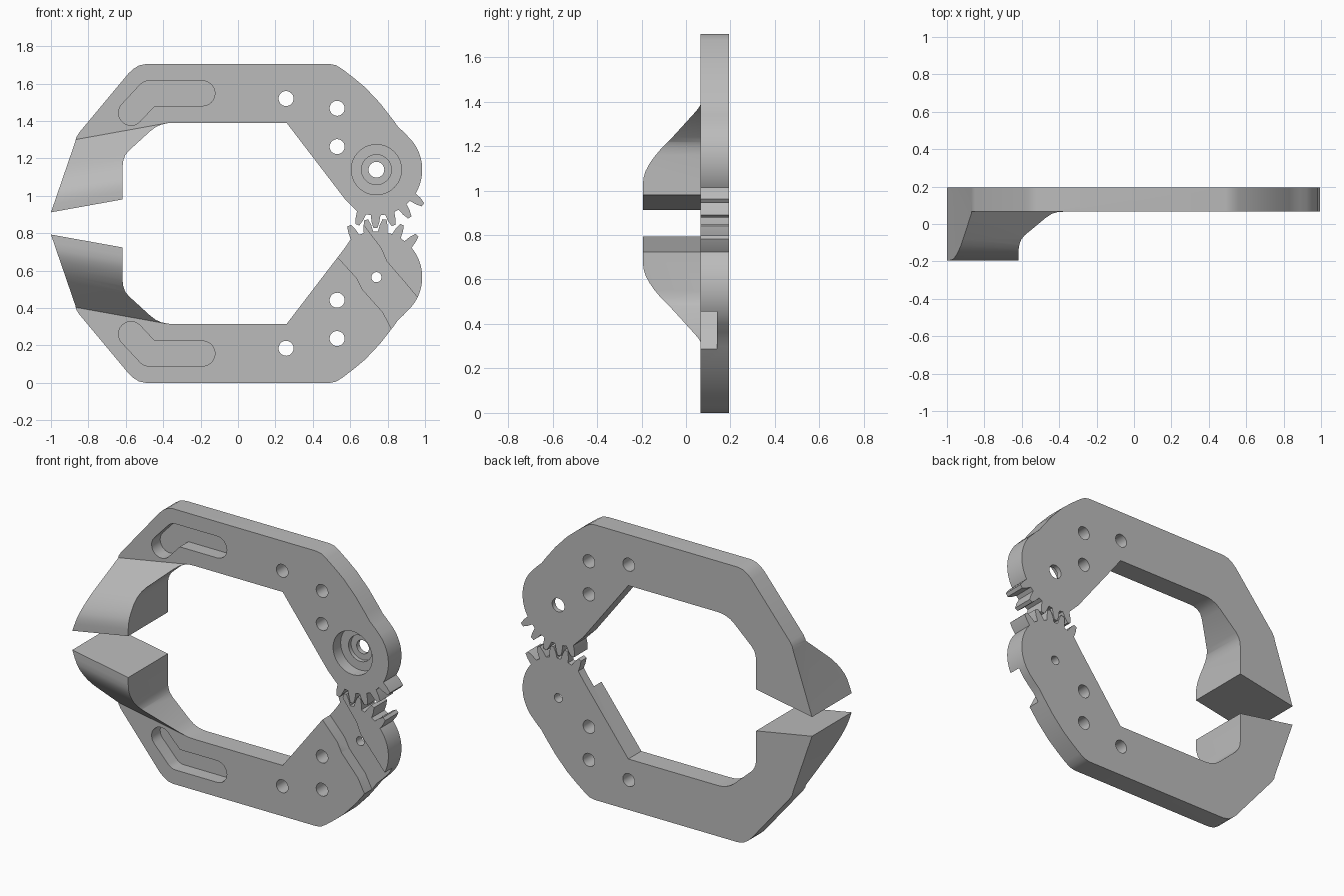
import bpy, bmesh, math

cube = bpy.data.objects.get("Cube")
if cube:
    bpy.data.objects.remove(cube)

HEIGHT = 1.705            # the lower jaw is the upper one flipped within this height
FRONT, BACK = 0.066, 0.194
PIVOT = (0.74, 1.14)

grey = bpy.data.materials.new("plain grey")
grey.use_nodes = True
grey.diffuse_color = (0.5, 0.5, 0.5, 1)
grey.node_tree.nodes["Principled BSDF"].inputs["Base Color"].default_value = (0.5, 0.5, 0.5, 1)


def loft(name, sections, flip=False):
    """Closed solid through equal-length rings of points."""
    bm = bmesh.new()
    rings = [[bm.verts.new((x, y, HEIGHT - z if flip else z)) for x, y, z in s] for s in sections]
    n = len(rings[0])
    for a, b in zip(rings, rings[1:]):
        for i in range(n):
            j = (i + 1) % n
            bm.faces.new((a[i], a[j], b[j], b[i]))
    bm.faces.new(rings[0])
    bm.faces.new(rings[-1])
    bmesh.ops.recalc_face_normals(bm, faces=bm.faces)
    mesh = bpy.data.meshes.new(name)
    bm.to_mesh(mesh)
    bm.free()
    obj = bpy.data.objects.new(name, mesh)
    bpy.context.collection.objects.link(obj)
    return obj


def prism(name, outline, y0, y1, flip=False):
    return loft(name, [[(x, y, z) for x, z in outline] for y in (y0, y1)], flip)


def polar(centre, r, deg):
    a = math.radians(deg)
    return (centre[0] + r * math.cos(a), centre[1] + r * math.sin(a))


def arc(centre, r, a0, a1, n=12):
    return [polar(centre, r, a0 + (a1 - a0) * i / n) for i in range(n + 1)]


def circle(centre, r, n=40):
    return arc(centre, r, 0, 360 * (n - 1) / n, n - 1)


def cut(obj, cutters):
    """Subtract the cutters, then remove them."""
    for c in cutters:
        c.hide_render = True
        mod = obj.modifiers.new("cut", "BOOLEAN")
        mod.operation, mod.solver, mod.object = "DIFFERENCE", "EXACT", c
    dg = bpy.context.evaluated_depsgraph_get()
    mesh = bpy.data.meshes.new_from_object(obj.evaluated_get(dg))
    obj.modifiers.clear()
    obj.data = mesh
    for c in cutters:
        bpy.data.objects.remove(c)


def jaw_outline(first_tooth):
    # arm and rounded outer corners
    pts = [(-1, 0.912), (-0.87, 1.29), (-0.865, 1.312), (-0.85, 1.337), (-0.585, 1.655),
           (-0.56, 1.678), (-0.53, 1.697), (-0.49, 1.705), (0.49, 1.705), (0.525, 1.698),
           (0.56, 1.676), (0.62, 1.63), (0.68, 1.58), (0.76, 1.495), (0.83, 1.405),
           (0.855, 1.37), (0.885, 1.342)]
    # round hub with five gear teeth
    pts += arc(PIVOT, 0.245, 41, first_tooth + 8, 20)
    for k in range(5):
        a = first_tooth - 18 * k
        for r, d in ((0.245, 6), (0.28, 4.3), (0.312, 2), (0.312, -2), (0.28, -4.3), (0.245, -6)):
            pts.append(polar(PIVOT, r, a + d))
    # inner opening
    pts += [(0.57, 0.985), (0.26, 1.39), (-0.35, 1.39), (-0.38, 1.388), (-0.41, 1.381),
            (-0.44, 1.368), (-0.47, 1.345), (-0.585, 1.24), (-0.603, 1.217),
            (-0.613, 1.19), (-0.617, 1.16), (-0.617, 0.981)]
    return pts


def tip_relief(flip):
    # swept front surface that leaves the thick gripping tip
    profile = [(-0.5, 3), (FRONT, 3), (FRONT, 1.457), (-0.08, 1.328), (-0.115, 1.295),
               (-0.143, 1.262), (-0.165, 1.23), (-0.182, 1.198), (-0.191, 1.168),
               (-0.194, 1.135), (-0.5, 1.135)]
    stations = ((-1.3, -0.234), (-0.38, -0.068), (-0.36, -1), (1.3, -1))
    return loft("tip_relief", [[(x, y, s + dz) for y, s in profile] for x, dz in stations], flip)


def bent_slot(flip):
    # elbow shaped blind pocket
    end, elbow, start = (-0.572, 1.444), (-0.475, 1.548), (-0.19, 1.548)
    r = 0.067
    lean = math.degrees(math.atan2(elbow[1] - end[1], elbow[0] - end[0]))
    inner = (elbow[0] + r * math.tan(math.radians(lean / 2)), elbow[1] - r)
    pts = arc(start, r, -90, 90) + arc(elbow, r, 90, 90 + lean, 5)
    pts += arc(end, r, 90 + lean, 270 + lean) + [inner]
    return prism("bent_slot", pts, FRONT - 0.3, 0.15, flip)


def make_jaw(name, first_tooth, flip, extra):
    jaw = prism(name, jaw_outline(first_tooth), -BACK, BACK, flip)
    cutters = [tip_relief(flip), bent_slot(flip)]
    for c in ((0.257, 1.52), (0.53, 1.468), (0.53, 1.263)):
        cutters.append(prism("bolt_hole", circle(c, 0.04), -0.5, 0.5, flip))
    cut(jaw, cutters + extra)
    jaw.data.materials.clear()
    jaw.data.materials.append(grey)
    jaw.data.shade_smooth()
    jaw.data.set_sharp_from_angle(angle=math.radians(28))
    return jaw


# upper jaw: stepped bearing seat around the pivot
seat = [prism("bearing_seat", circle(PIVOT, r, 56), -0.4, y)
        for r, y in ((0.134, 0.14), (0.08, 0.165), (0.042, 0.5))]
make_jaw("upper_jaw", -37, False, seat)

# lower jaw: pivot hole and diagonal drive arm groove across the hub
groove = [(0.40, 0.815), (0.53, 0.675), (0.635, 0.56), (0.665, 0.50), (0.775, 0.377), (0.82, 0.29),
          (0.87, 0.19), (1.06, 0.35), (0.957, 0.46), (0.89, 0.54), (0.795, 0.65),
          (0.765, 0.72), (0.685, 0.825), (0.60, 0.94)]
drive = [prism("pivot_hole", circle(PIVOT, 0.027), -0.5, 0.5, True),
         prism("drive_groove", groove, -0.4, 0.14)]
make_jaw("lower_jaw", -46, True, drive)
